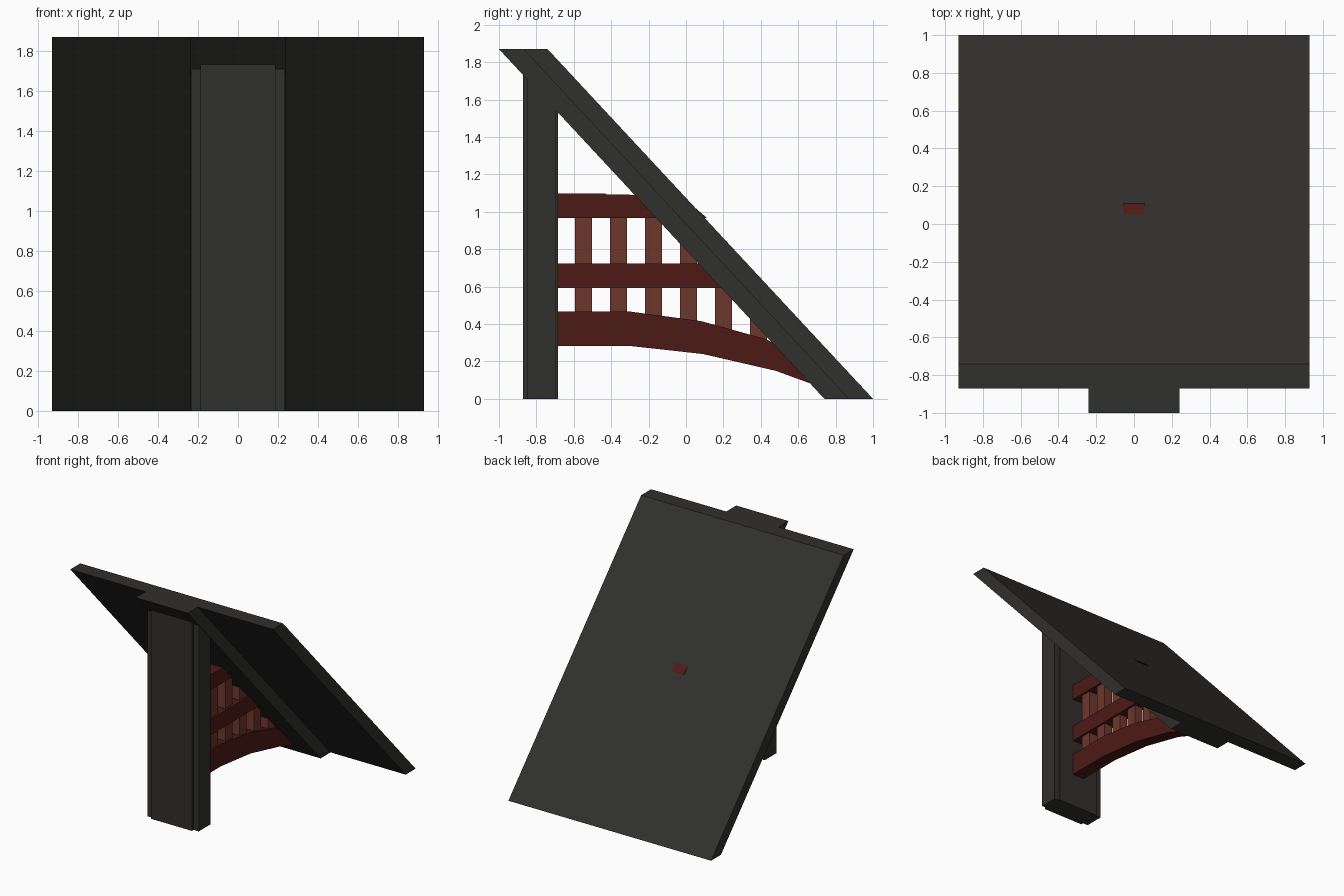
import bpy, bmesh

if "Cube" in bpy.data.objects:
    bpy.data.objects.remove(bpy.data.objects["Cube"])

def material(name, rgb):
    m = bpy.data.materials.new(name)
    m.diffuse_color = (*rgb, 1)
    m.use_nodes = True
    m.node_tree.nodes["Principled BSDF"].inputs["Base Color"].default_value = m.diffuse_color
    return m

GREY = material("dark_grey", (0.03, 0.029, 0.027))
RED = material("dark_red_wood", (0.075, 0.010, 0.008))
BROWN = material("red_brown_wood", (0.155, 0.037, 0.025))
SLOPE = 1.87 / 1.74

def slope_z(y, foot):
    """Height at y of the sloped plane that meets the ground at y = foot."""
    return SLOPE * (foot - y)

def extrude(name, profile, half, mat):
    """Extrude a (y, z) outline symmetrically along x."""
    bm = bmesh.new()
    face = bm.faces.new([bm.verts.new((-half, y, z)) for y, z in profile])
    res = bmesh.ops.extrude_face_region(bm, geom=[face])
    verts = [g for g in res["geom"] if isinstance(g, bmesh.types.BMVert)]
    bmesh.ops.translate(bm, verts=verts, vec=(2 * half, 0, 0))
    bmesh.ops.recalc_face_normals(bm, faces=bm.faces)
    mesh = bpy.data.meshes.new(name)
    bm.to_mesh(mesh)
    bm.free()
    ob = bpy.data.objects.new(name, mesh)
    mesh.materials.append(mat)
    bpy.context.collection.objects.link(ob)
    return ob

def sloped(name, foot, half):
    extrude(name, [(foot, 0), (foot + 0.13, 0), (foot - 1.61, 1.87), (foot - 1.74, 1.87)], half, GREY)

def upright(name, y0, y1, z0, half, mat, top=9):
    """Vertical piece cut at the top by the sloped beam (slightly embedded)."""
    zs = [min(top, slope_z(y, 0.74) + 0.02) for y in (y0, y1)]
    extrude(name, [(y0, z0), (y1, z0), (y1, zs[1]), (y0, zs[0])], half, mat)

# Sloped roof panel and the narrower beam beneath it
sloped("roof_panel", 0.87, 0.93)
sloped("sloped_beam", 0.74, 0.24)

# Post with raised front and back panels
upright("post", -0.85, -0.695, 0, 0.235, GREY)
upright("post_front_panel", -0.872, -0.85, 0, 0.187, GREY)
upright("post_back_panel", -0.695, -0.685, 0, 0.187, GREY)

# Rails, the top one just breaking through the roof
extrude("top_rail", [(-0.69, 0.967), (0.112, 0.967), (-0.03, 1.09), (-0.42, 1.092), (-0.43, 1.097), (-0.69, 1.097)], 0.055, RED)
extrude("middle_rail", [(-0.69, 0.592), (0.30, 0.592), (0.16, 0.724), (-0.69, 0.724)], 0.055, RED)

# Curved bottom brace
extrude("bottom_brace", [(-0.69, 0.283), (-0.30, 0.283), (0.09, 0.24), (0.48, 0.15), (0.74, 0.055),
                         (0.66, 0.21), (0.42, 0.322), (0.08, 0.416), (-0.30, 0.467), (-0.69, 0.467)], 0.055, RED)

# Balusters between the brace and the top rail or beam
for i, z0 in enumerate((0.40, 0.40, 0.40, 0.36, 0.32, 0.27)):
    y = -0.594 + 0.187 * i
    upright(f"baluster_{i + 1}", y, y + 0.091, z0, 0.038, BROWN, top=1.0)
